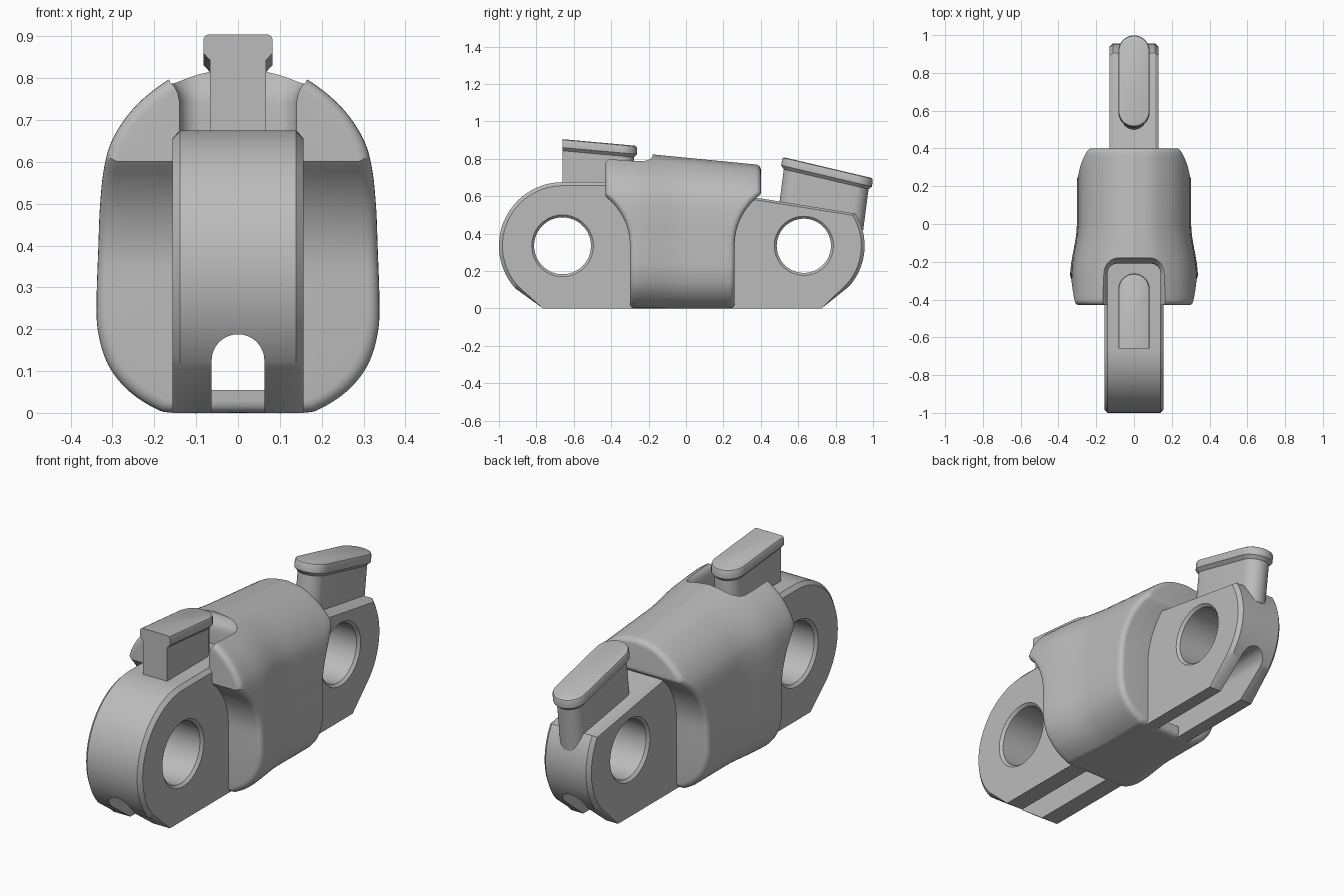
import bpy, bmesh
from math import sin, cos, pi, radians, sqrt
from mathutils import Vector

if "Cube" in bpy.data.objects:
    bpy.data.objects.remove(bpy.data.objects["Cube"], do_unlink=True)

grey = bpy.data.materials.new("plain_grey")
grey.use_nodes = True
grey.diffuse_color = (0.5, 0.5, 0.5, 1)
grey.node_tree.nodes["Principled BSDF"].inputs["Base Color"].default_value = grey.diffuse_color


def loft(name, rings, strip_caps=False):
    """Skin equal-length closed rings; cap the ends with one face or mirrored strips."""
    bm = bmesh.new()
    rows = [[bm.verts.new(p) for p in ring] for ring in rings]
    n = len(rows[0])
    for a, b in zip(rows, rows[1:]):
        for i in range(n):
            j = (i + 1) % n
            bm.faces.new((a[i], a[j], b[j], b[i]))
    for row in (rows[0], rows[-1]):
        if strip_caps:
            for i in range(n // 2 - 1):
                bm.faces.new((row[i], row[i + 1], row[n - 2 - i], row[n - 1 - i]))
        else:
            bm.faces.new(row)
    bmesh.ops.remove_doubles(bm, verts=bm.verts, dist=1e-5)
    bmesh.ops.recalc_face_normals(bm, faces=bm.faces)
    mesh = bpy.data.meshes.new(name)
    bm.to_mesh(mesh)
    bm.free()
    mesh.materials.append(grey)
    obj = bpy.data.objects.new(name, mesh)
    bpy.context.collection.objects.link(obj)
    return obj


def activate(obj):
    bpy.ops.object.select_all(action='DESELECT')
    obj.select_set(True)
    bpy.context.view_layer.objects.active = obj


def cut(obj, *cutters):
    for cutter in cutters:
        mod = obj.modifiers.new("cut", 'BOOLEAN')
        mod.operation, mod.solver, mod.object = 'DIFFERENCE', 'EXACT', cutter
        activate(obj)
        bpy.ops.object.modifier_apply(modifier=mod.name)
        bpy.data.objects.remove(cutter, do_unlink=True)


def smooth(obj):
    activate(obj)
    bpy.ops.object.shade_smooth_by_angle(angle=radians(32))


def arc(cy, cz, r, start, end, steps):
    angles = [radians(start + (end - start) * i / steps) for i in range(steps + 1)]
    return [(cy + r * cos(a), cz + r * sin(a)) for a in angles]


def outline(y0, y1, w, r, round_front=False):
    """Plan outline with rounded back corners, and rounded front corners if wanted."""
    pts = arc(w - r, y1 - r, r, 0, 90, 10) + arc(r - w, y1 - r, r, 90, 180, 10)
    if round_front:
        return pts + arc(r - w, y0 + r, r, 180, 270, 10) + arc(w - r, y0 + r, r, 270, 360, 10)
    return pts + [(-w, y0), (w, y0)]


def tunnel(bottom):
    """Arched cutter running lengthwise."""
    arch = [(0.063, bottom)] + arc(0, 0.125, 0.063, 0, 180, 24) + [(-0.063, bottom)]
    return loft("tunnel_cutter", [[(x, y, z) for x, z in arch] for y in (-1.2, 1.2)])


# End lugs: chamfered plates with a countersunk pin hole and an open slot below
PIN_Z = 0.335


def lug(name, profile, pin_y, w, hole):
    c, chamfer = Vector((pin_y, PIN_Z)), 0.018
    inner = [Vector(p) for p in profile]
    outer = [p if p.y == 0 else c + (p - c) * 0.945 for p in inner]
    stations = ((-w, outer), (chamfer - w, inner), (w - chamfer, inner), (w, outer))
    obj = loft(name, [[(x, p.x, p.y) for p in ring] for x, ring in stations])
    sink = 0.013
    holes = ((-w - sink, hole + 2 * sink), (sink - w, hole), (w - sink, hole), (w + sink, hole + 2 * sink))
    pin = loft("pin_cutter", [[(x, y, z) for y, z in arc(pin_y, PIN_Z, r, 0, 355, 71)] for x, r in holes])
    cut(obj, pin, tunnel(-0.1))
    smooth(obj)


FRONT_Y, BACK_Y = -0.66, 0.63
lug("front_lug", arc(FRONT_Y, PIN_Z, 0.34, 90, 222, 40) + [(-0.765, 0), (-0.28, 0), (-0.28, 0.675)],
    FRONT_Y, 0.157, 0.152)
lug("back_lug", [(0.24, 0), (0.725, 0)] + arc(BACK_Y, PIN_Z, 0.325, -42, 32, 24) + [(0.40, 0.588), (0.24, 0.612)],
    BACK_Y, 0.13, 0.145)


# Central body: a smooth section swept lengthwise, scooped at both ends around the lugs
section = [(0, 0), (0.15, 0), (0.2, 0.012), (0.265, 0.057), (0.312, 0.12), (0.335, 0.2),
           (0.338, 0.28), (0.334, 0.4), (0.33, 0.5), (0.32, 0.59), (0.298, 0.66),
           (0.25, 0.73), (0.18, 0.79), (0.1, 0.832), (0, 0.848)]


def spline(pts, steps):
    pts = [Vector(p) for p in pts]
    out = []
    for i in range(len(pts) - 1):
        a, b, c, d = pts[max(i - 1, 0)], pts[i], pts[i + 1], pts[min(i + 2, len(pts) - 1)]
        for k in range(steps):
            t = k / steps
            out.append(b + (c - a) * (t / 2) + (a * 2 - b * 5 + c * 4 - d) * (t * t / 2)
                       + (b * 3 - a - c * 3 + d) * (t ** 3 / 2))
    return out + [pts[-1]]


def width_scale(y):
    t = min(max((y + 0.28) / 0.28, 0), 1)
    return 1 - 0.105 * t * t * (3 - 2 * t)


def height_scale(y):
    return 1 - 0.115 * (y + 0.43)


def reach(z, r):
    return sqrt(max(r * r - max(z - PIN_Z, 0) ** 2, 0))


def front_end(z):
    return max(-0.43, FRONT_Y + reach(z, 0.36)) if z < 0.62 else -0.43


def back_end(z):
    return min(0.40, BACK_Y - reach(z, 0.37)) if z < 0.62 else 0.40


def solve(end, z0):
    y = end(z0)
    for _ in range(5):
        y = end(z0 * height_scale(y))
    return y


half = spline(section, 6)
ROUND, STEPS, SPANS = 0.028, 5, 24
stations = [(0, ROUND * (1 - cos(k / STEPS * pi / 2)), ROUND * (1 - sin(k / STEPS * pi / 2))) for k in range(STEPS)]
stations += [(k / SPANS, ROUND, 0) for k in range(SPANS + 1)]
stations += [(1, off, inset) for _, off, inset in reversed(stations[:STEPS])]
rings = []
for t, off, inset in stations:
    ring = []
    for p in half:
        a, b = solve(front_end, p.y) + off, solve(back_end, p.y) - off
        y = a + (b - a) * t
        x, z = p.x * width_scale(y), p.y * height_scale(y)
        ring.append((x * (1 - inset / 0.34), y, 0.4 + (z - 0.4) * (1 - inset / 0.42)))
    rings.append(ring + [(-x, y, z) for x, y, z in reversed(ring)])
body = loft("body", rings, strip_caps=True)

# Pocket behind the front tab, flared at its rim
flare = ((0.675, 0), (0.745, 0), (0.765, 0.004), (0.78, 0.012), (0.79, 0.022), (0.81, 0.03), (1.2, 0.032))
pocket = loft("pocket_cutter", [[(x, y, z) for x, y in outline(-0.6, -0.21 + f, 0.14 + f, 0.05 + f)]
                                for z, f in flare])
cut(body, pocket, tunnel(0.055))
smooth(body)


# Capped tabs standing on the lugs
def tab(name, y0, y1, z0, slope, lean, depth, round_front):
    rings = []
    for d, inset in ((0, 0.012), (0.004, 0.004), (0.012, 0), (0.045, 0), (0.062, 0.016), (depth, 0.016)):
        w = 0.083 - inset
        front = y0 + inset if round_front else y0
        rings.append([(x, y - lean * d, z0 + slope * (y - y0) - d)
                      for x, y in outline(front, y1 - inset, w, w, round_front)])
    smooth(loft(name, rings))


tab("front_tab", -0.66, -0.262, 0.905, -0.09, 0, 0.25, False)
tab("back_tab", 0.515, 1.0, 0.81, -0.235, 0.13, 0.28, True)
